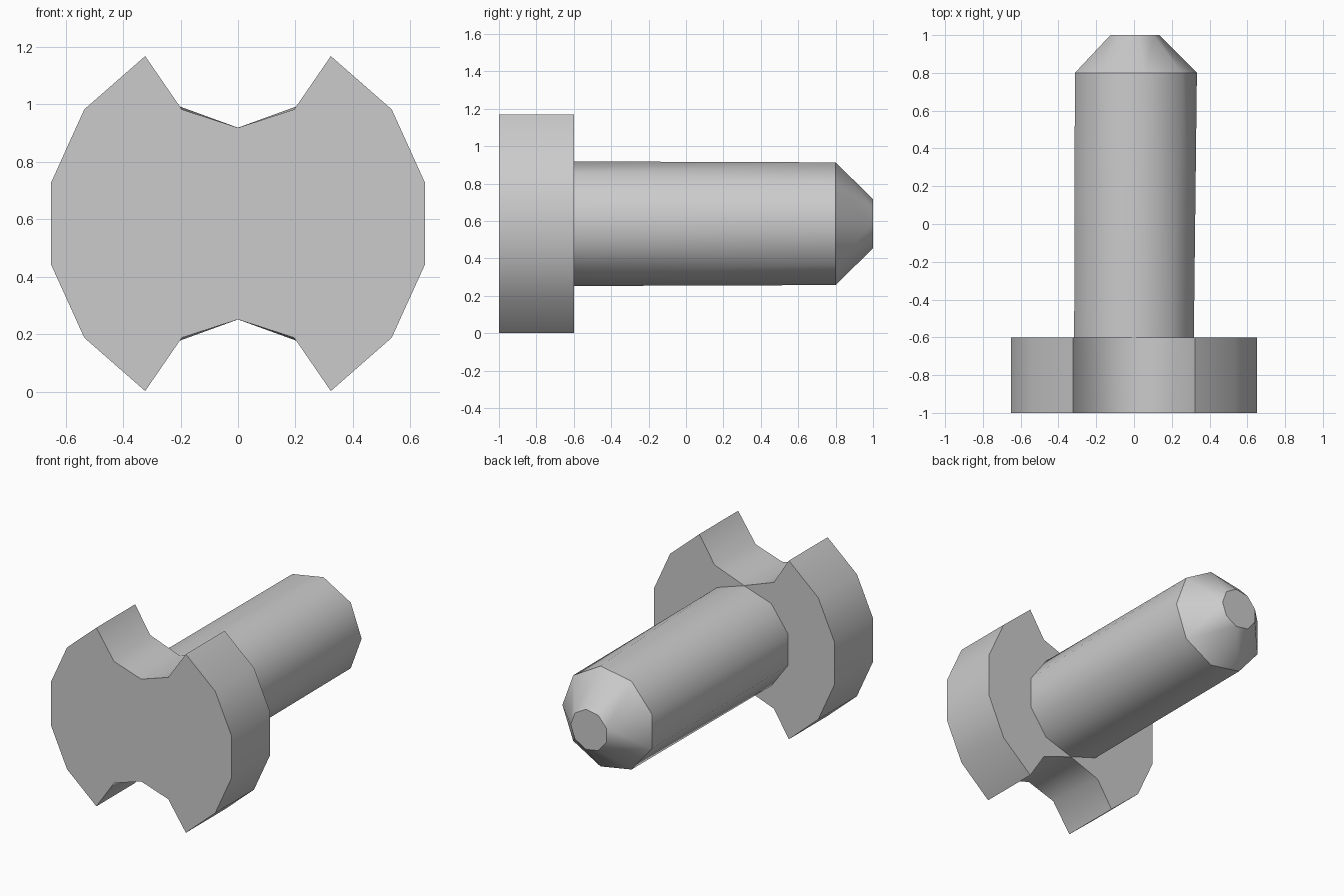
import bpy, bmesh
from math import sin, cos, radians

cube = bpy.data.objects.get("Cube")
if cube:
    bpy.data.objects.remove(cube, do_unlink=True)

MID = 0.585          # height of the bolt axis
SHAFT_R = 0.333
HEAD_R = 0.667

grey = bpy.data.materials.new("plain grey")
grey.use_nodes = True
colour = (0.6, 0.6, 0.6, 1)
grey.diffuse_color = colour
grey.node_tree.nodes["Principled BSDF"].inputs["Base Color"].default_value = colour


def polar(radius, degrees, z=MID):
    a = radians(degrees)
    return radius * cos(a), z + radius * sin(a)


def finish(bm, name):
    bmesh.ops.recalc_face_normals(bm, faces=bm.faces)
    mesh = bpy.data.meshes.new(name)
    bm.to_mesh(mesh)
    bm.free()
    mesh.materials.append(grey)
    obj = bpy.data.objects.new(name, mesh)
    bpy.context.collection.objects.link(obj)
    bpy.ops.object.select_all(action='DESELECT')
    obj.select_set(True)
    bpy.context.view_layer.objects.active = obj
    bpy.ops.object.shade_smooth_by_angle(angle=radians(41))
    return obj


def head_outline(step):
    """Two round sides with a scooped notch above and below."""
    side = [polar(HEAD_R, -61 + 24.4 * i) for i in range(6)]
    notch = [polar(SHAFT_R, -90 + step * i, MID + HEAD_R) for i in (1, 0, -1)]
    half = side + notch
    return half + [(-x, 2 * MID - z) for x, z in half]


# Head: the notch facets turn slightly from front to back
bm = bmesh.new()
front = [bm.verts.new((x, -1, z)) for x, z in head_outline(36)]
back = [bm.verts.new((x, -0.6, z)) for x, z in head_outline(40)]
bm.faces.new(front)
bm.faces.new(back)
n = len(front)
for i in range(n):
    j = (i + 1) % n
    bm.faces.new((front[i], front[j], back[j], back[i]))
finish(bm, "bolt_head")

# Shaft: ten-sided root, nine-sided shoulder and blunt tip
bm = bmesh.new()
for sides, start, radius, y in ((10, 90, SHAFT_R, -0.6),
                                (9, 0, SHAFT_R, 0.8),
                                (9, 0, 0.133, 1.0)):
    for i in range(sides):
        x, z = polar(radius, start + 360 * i / sides)
        bm.verts.new((x, y, z))
bmesh.ops.convex_hull(bm, input=bm.verts)
bmesh.ops.dissolve_limit(bm, angle_limit=radians(0.5), verts=bm.verts, edges=bm.edges)
finish(bm, "bolt_shaft")
